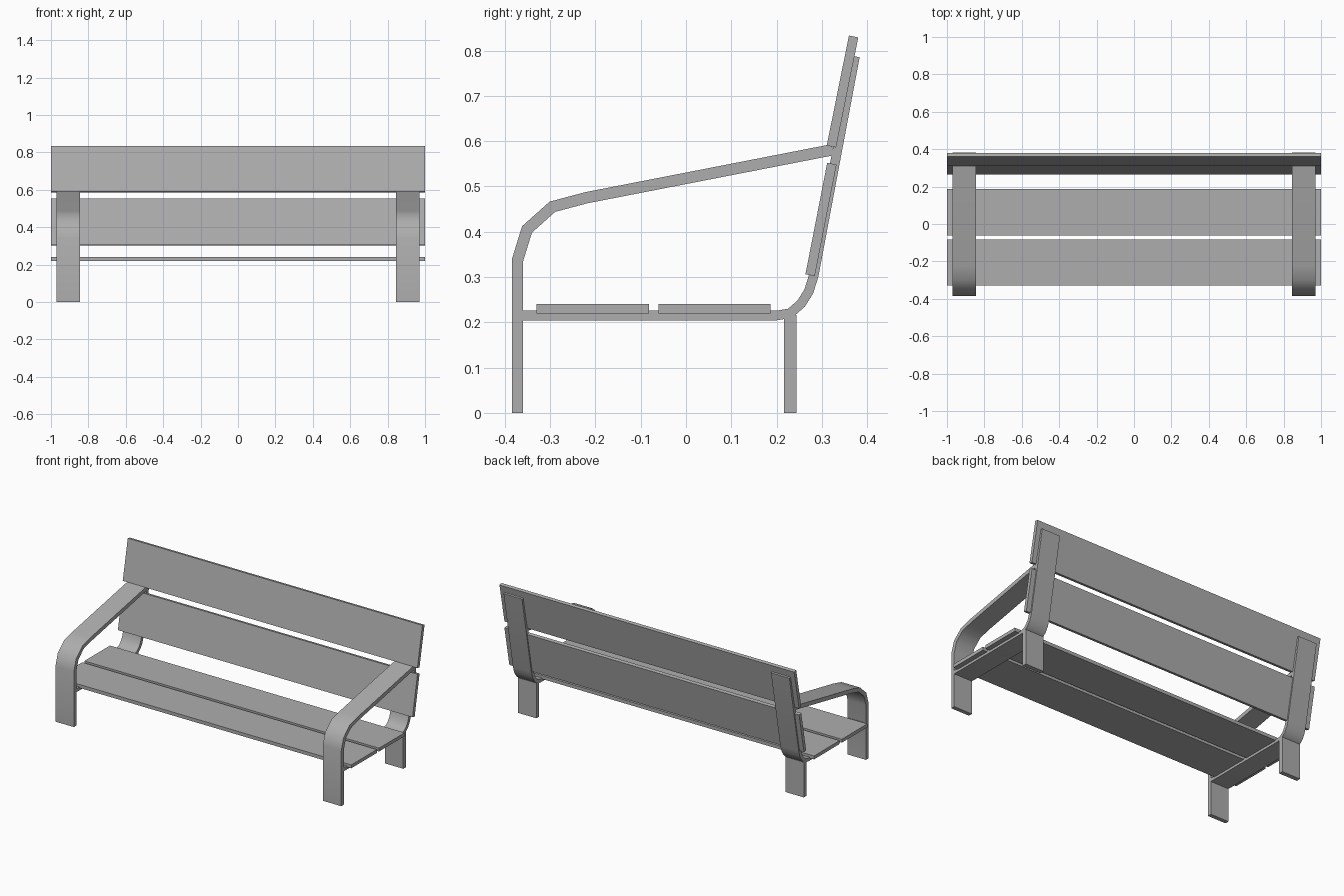
import bpy, bmesh, math
from mathutils import Vector

if "Cube" in bpy.data.objects:
    bpy.data.objects.remove(bpy.data.objects["Cube"], do_unlink=True)

grey = bpy.data.materials.new("bench grey")
grey.use_nodes = True
colour = (0.42, 0.42, 0.42, 1)
grey.diffuse_color = colour
grey.node_tree.nodes["Principled BSDF"].inputs["Base Color"].default_value = colour


def band(name, path, thick, x0, x1, smooth=False):
    """Sweep a flat band along a (y, z) centre line, spanning x0 to x1."""
    pts = [Vector(p) for p in path]
    dirs = [(b - a).normalized() for a, b in zip(pts, pts[1:])]
    left, right = [], []
    for i, p in enumerate(pts):
        a, b = dirs[max(i - 1, 0)], dirs[min(i, len(dirs) - 1)]
        t = (a + b).normalized()
        off = Vector((-t.y, t.x)) * (thick / 2 / t.dot(a))
        left.append(p + off)
        right.append(p - off)
    bm = bmesh.new()
    rings = [[bm.verts.new((x, q.x, q.y)) for x, q in
              ((x0, l), (x1, l), (x1, r), (x0, r))] for l, r in zip(left, right)]
    for a, b in zip(rings, rings[1:]):
        for k in range(4):
            n = (k + 1) % 4
            bm.faces.new((a[k], a[n], b[n], b[k]))
    bm.faces.new(rings[0])
    bm.faces.new(rings[-1])
    bmesh.ops.recalc_face_normals(bm, faces=bm.faces)
    mesh = bpy.data.meshes.new(name)
    bm.to_mesh(mesh)
    bm.free()
    mesh.materials.append(grey)
    obj = bpy.data.objects.new(name, mesh)
    bpy.context.collection.objects.link(obj)
    if smooth:
        bpy.ops.object.select_all(action='DESELECT')
        obj.select_set(True)
        bpy.context.view_layer.objects.active = obj
        bpy.ops.object.shade_smooth_by_angle(angle=math.radians(40))
    return obj


# Centre lines of the bent side frames
arm_path = [(-0.372, 0), (-0.372, 0.337), (-0.351, 0.405), (-0.295, 0.455),
            (-0.22, 0.475), (0.324, 0.581)]
rail_path = [(-0.362, 0.215), (0.2, 0.215), (0.23, 0.22), (0.254, 0.241),
             (0.271, 0.268), (0.282, 0.303), (0.373, 0.787)]
leg_path = [(0.23, 0), (0.23, 0.216)]

for side, sx in (("left", 1), ("right", -1)):
    x0, x1 = sorted((sx * 0.845, sx * 0.97))
    band(side + "_front_leg_and_armrest", arm_path, 0.025, x0, x1, True)
    band(side + "_seat_rail_and_back_support", rail_path, 0.021, x0, x1, True)
    band(side + "_rear_leg", leg_path, 0.027, x0, x1)

# Full-width planks
planks = {
    "front_seat_plank": [(-0.33, 0.23), (-0.082, 0.23)],
    "rear_seat_plank": [(-0.061, 0.23), (0.187, 0.23)],
    "lower_back_plank": [(0.274, 0.304), (0.322, 0.55)],
    "upper_back_plank": [(0.321, 0.588), (0.37, 0.831)],
}
for name, path in planks.items():
    band(name, path, 0.021, -1, 1)
